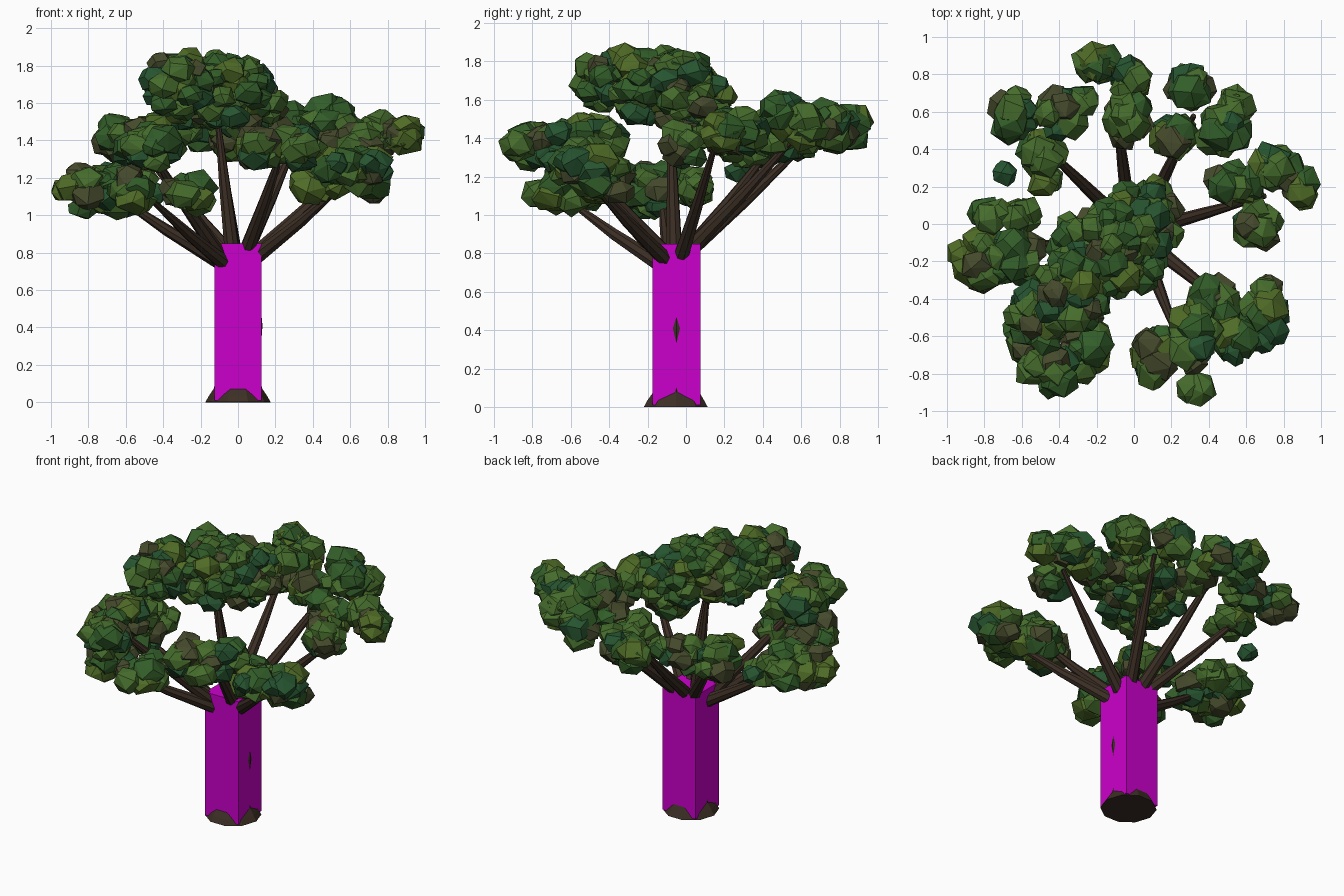
import bpy, bmesh, math, random
from mathutils import Vector, Matrix

if "Cube" in bpy.data.objects:
    bpy.data.objects.remove(bpy.data.objects["Cube"])

random.seed(5)


def material(name, rgb):
    m = bpy.data.materials.new(name)
    m.diffuse_color = (*rgb, 1)
    m.use_nodes = True
    m.node_tree.nodes["Principled BSDF"].inputs["Base Color"].default_value = m.diffuse_color
    return m


BARK = material("bark", (0.045, 0.028, 0.018))
MAGENTA = material("magenta", (0.6, 0.0, 0.6))
LEAVES = [material("leaf_%d" % i, c) for i, c in enumerate([
    (0.06, 0.15, 0.025), (0.032, 0.11, 0.022), (0.02, 0.09, 0.03),
    (0.08, 0.15, 0.02), (0.06, 0.07, 0.025)])]


def finish(bm, name, mats):
    bmesh.ops.recalc_face_normals(bm, faces=bm.faces)
    me = bpy.data.meshes.new(name)
    bm.to_mesh(me)
    bm.free()
    for m in mats:
        me.materials.append(m)
    ob = bpy.data.objects.new(name, me)
    bpy.context.collection.objects.link(ob)
    return ob


def tube(name, rings, sides):
    """Tapered tube through (point, radius) rings, capped at both ends."""
    bm = bmesh.new()
    axis = (Vector(rings[-1][0]) - Vector(rings[0][0])).to_track_quat('Z', 'Y')
    loops = []
    for p, r in rings:
        loops.append([bm.verts.new(Vector(p) + axis @ Vector((
            r * math.cos(2 * math.pi * i / sides),
            r * math.sin(2 * math.pi * i / sides), 0))) for i in range(sides)])
    for a, b in zip(loops, loops[1:]):
        for i in range(sides):
            j = (i + 1) % sides
            bm.faces.new((a[i], a[j], b[j], b[i]))
    bm.faces.new(loops[0][::-1])
    bm.faces.new(loops[-1])
    return finish(bm, name, [BARK])


def leaf_clump(bm, centre, r, mat):
    """Chunky faceted leaf ball: hull of jittered points on a sphere."""
    n = 15
    rot = Matrix.Rotation(random.uniform(0, 6.28), 3, 'Z') @ Matrix.Rotation(random.uniform(0, 3), 3, 'X')
    verts = []
    for i in range(n):
        z = 1 - 2 * (i + .5) / n
        a = i * 2.39996 + random.uniform(-.3, .3)
        s = math.sqrt(1 - z * z)
        p = rot @ Vector((s * math.cos(a), s * math.sin(a), z))
        p *= r * random.uniform(.97, 1.16)
        p.z *= .82
        verts.append(bm.verts.new(Vector(centre) + p))
    out = bmesh.ops.convex_hull(bm, input=verts)
    for g in out["geom"]:
        if isinstance(g, bmesh.types.BMFace):
            g.material_index = mat


def canopy(name, lobes, rmin=.065, rmax=.105):
    """Lobes: (x, y, z, half x, half y, half z, clump count)."""
    bm = bmesh.new()
    for x, y, z, hx, hy, hz, n in lobes:
        pts = []
        for i in range(n):
            # pick the roomiest of several candidates for even spacing
            best, far = None, -1
            for _ in range(12):
                d = Vector([random.gauss(0, 1) for _ in range(3)]).normalized()
                d *= random.uniform(.3, 1) ** .5
                gap = min([(d - q).length for q in pts], default=1)
                if gap > far:
                    best, far = d, gap
            pts.append(best)
            r = min(random.uniform(rmin, rmax), hx, hy)
            k = .85 * r
            c = (x + best.x * (hx - k), y + best.y * (hy - k), z + best.z * max(hz - .75 * r, .02))
            leaf_clump(bm, c, r, random.choices(range(5), (5, 4, 2, 2, 2))[0])
    finish(bm, name, LEAVES)


# Magenta block around the trunk
bm = bmesh.new()
bmesh.ops.create_cube(bm, size=1, matrix=Matrix.Translation((0, -.05, .43)) @
                      Matrix.Diagonal((.25, .25, .84, 1)))
finish(bm, "trunk_block", [MAGENTA])

# Flared trunk
tube("trunk", [((0, -.053, 0), .175), ((0, -.053, .035), .155), ((0, -.05, .075), .128),
               ((0, -.05, .2), .115), ((.011, -.05, .41), .12), ((0, -.05, .82), .09)], 10)

# Branches: start and end points
for i, (s, e) in enumerate([
        ((-.08, -.08, .74), (-.68, -.13, 1.12)),
        ((-.07, -.13, .74), (-.46, -.62, 1.08)),
        ((-.08, -.12, .76), (-.48, -.62, 1.36)),
        ((-.05, .00, .80), (-.52, .45, 1.36)),
        ((-.02, .00, .80), (-.10, .65, 1.40)),
        ((.04, .00, .80), (.32, .58, 1.42)),
        ((.07, -.03, .77), (.70, .15, 1.36)),
        ((.09, -.11, .77), (.58, -.50, 1.18)),
        ((.05, -.13, .82), (.24, -.62, 1.36)),
        ((-.03, -.06, .80), (-.11, -.08, 1.52))]):
    s, e = Vector(s), Vector(e)
    mid = s.lerp(e, .5) + Vector((0, 0, -.01))
    tube("branch_%d" % (i + 1), [(s, .042), (mid, .031), (e, .014)], 8)

# Foliage groups
canopy("crown_top", [
    (.05, .04, 1.58, .24, .24, .19, 30),
    (-.10, -.13, 1.65, .31, .31, .24, 48),
    (-.33, -.36, 1.70, .22, .26, .21, 32),
    (-.03, -.02, 1.75, .24, .22, .12, 14),
    (-.27, -.08, 1.60, .24, .18, .18, 16)], .06, .09)
canopy("crown_left", [
    (-.80, -.20, 1.13, .20, .20, .16, 14),
    (-.63, -.16, 1.13, .16, .20, .17, 11),
    (-.68, .05, 1.15, .22, .11, .14, 8),
    (-.69, .26, 1.22, .07, .08, .07, 1)])
canopy("crown_front_left", [
    (-.50, -.50, 1.38, .20, .22, .18, 18),
    (-.45, -.79, 1.37, .18, .15, .15, 10),
    (-.55, -.60, 1.13, .16, .22, .15, 11),
    (-.27, -.62, 1.12, .17, .24, .13, 10)])
canopy("crown_back_left", [
    (-.66, .59, 1.41, .16, .17, .14, 9),
    (-.40, .60, 1.42, .17, .17, .14, 9),
    (-.49, .34, 1.34, .14, .20, .14, 9)])
canopy("crown_back", [
    (-.04, .56, 1.43, .16, .17, .16, 10),
    (-.02, .78, 1.45, .12, .14, .15, 6),
    (-.19, .86, 1.46, .14, .11, .14, 6),
    (-.27, .66, 1.45, .08, .08, .08, 2)], .075, .115)
canopy("crown_back_right", [
    (.29, .73, 1.46, .14, .14, .15, 8),
    (.21, .48, 1.40, .14, .14, .14, 8),
    (.48, .50, 1.52, .15, .17, .14, 9),
    (.54, .62, 1.46, .10, .11, .14, 5)], .075, .115)
canopy("crown_right", [
    (.76, .30, 1.43, .16, .14, .15, 9),
    (.89, .19, 1.43, .10, .12, .13, 6),
    (.54, .21, 1.43, .17, .13, .15, 9),
    (.66, .00, 1.37, .16, .15, .15, 9)], .07, .11)
canopy("crown_front_right", [
    (.10, -.70, 1.37, .15, .18, .14, 10),
    (.31, -.62, 1.36, .18, .22, .14, 11),
    (.34, -.88, 1.36, .10, .09, .1, 2),
    (.44, -.42, 1.18, .18, .17, .15, 11),
    (.69, -.48, 1.23, .15, .22, .16, 12),
    (.54, -.62, 1.26, .16, .13, .14, 7),
    (.73, -.35, 1.11, .08, .08, .05, 1)], .07, .11)
